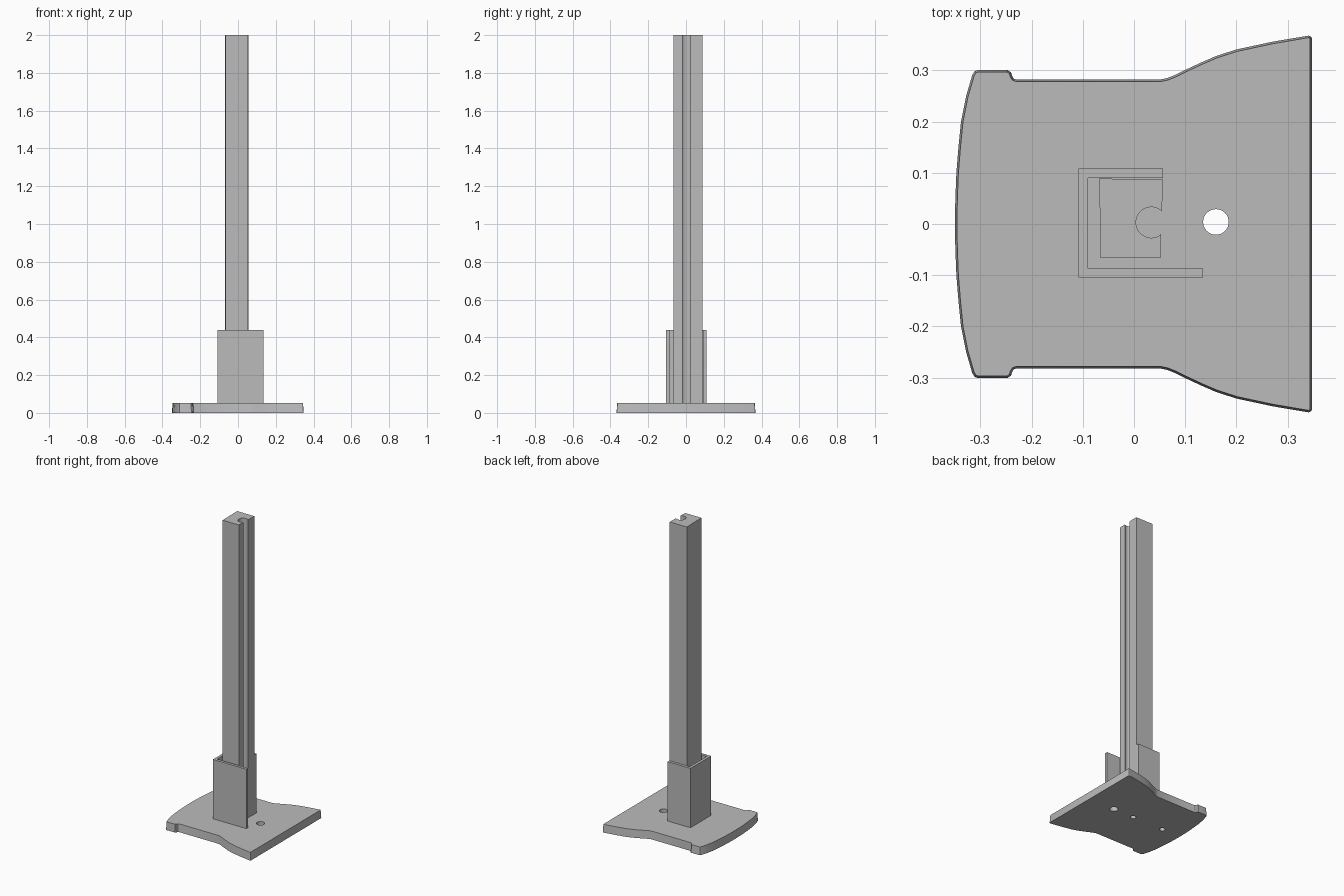
import bpy, bmesh, math
from mathutils import Vector

if "Cube" in bpy.data.objects:
    bpy.data.objects.remove(bpy.data.objects["Cube"])

grey = bpy.data.materials.new("grey metal")
grey.diffuse_color = (0.5, 0.5, 0.5, 1)
grey.use_nodes = True
grey.node_tree.nodes["Principled BSDF"].inputs["Base Color"].default_value = grey.diffuse_color


def inset(pts, d):
    """Move a counter-clockwise outline inward by d."""
    out = []
    for i, p in enumerate(pts):
        a = (Vector(p) - Vector(pts[i - 1])).normalized()
        b = (Vector(pts[(i + 1) % len(pts)]) - Vector(p)).normalized()
        n = Vector((-a.y - b.y, a.x + b.x)).normalized()
        q = Vector(p) + n * d
        out.append((q.x, q.y))
    return out


def prism(name, pts, z0, z1, draft=0.0):
    """Extrude an outline upward, optionally narrowing toward the top."""
    bm = bmesh.new()
    low = [bm.verts.new((x, y, z0)) for x, y in pts]
    high = [bm.verts.new((x, y, z1)) for x, y in (inset(pts, draft) if draft else pts)]
    bm.faces.new(low[::-1])
    bm.faces.new(high)
    for i in range(len(pts)):
        j = (i + 1) % len(pts)
        bm.faces.new((low[i], low[j], high[j], high[i]))
    bmesh.ops.recalc_face_normals(bm, faces=bm.faces)
    mesh = bpy.data.meshes.new(name)
    bm.to_mesh(mesh)
    bm.free()
    mesh.materials.append(grey)
    ob = bpy.data.objects.new(name, mesh)
    bpy.context.collection.objects.link(ob)
    return ob


def circle(cx, cy, r, a0=0, a1=360, n=32):
    return [(cx + r * math.cos(math.radians(a0 + (a1 - a0) * i / n)),
             cy + r * math.sin(math.radians(a0 + (a1 - a0) * i / n))) for i in range(n)]


# Base plate: half outline mirrored across y = 0
half = [(0.348, 0.361), (0.346, 0.366), (0.341, 0.368), (0.27, 0.356), (0.2, 0.341),
        (0.16, 0.328), (0.13, 0.315), (0.1, 0.301), (0.08, 0.291), (0.065, 0.285),
        (0.05, 0.282), (-0.229, 0.282), (-0.235, 0.284), (-0.238, 0.289),
        (-0.24, 0.296), (-0.247, 0.301), (-0.304, 0.301), (-0.311, 0.299),
        (-0.316, 0.291), (-0.328, 0.25), (-0.338, 0.2), (-0.343, 0.15),
        (-0.347, 0.1), (-0.349, 0.05)]
outline = half + [(-0.35, 0)] + [(x, -y) for x, y in reversed(half)]
base = prism("base_plate", outline, 0, 0.052, 0.004)

# Holes: one right through, two blind from below
for x, r, top in ((0.16, 0.025, 0.1), (0.01, 0.017, 0.04), (-0.215, 0.017, 0.04)):
    cutter = prism("hole_cutter", circle(x, 0.004, r), -0.05, top)
    mod = base.modifiers.new("hole", 'BOOLEAN')
    mod.operation = 'DIFFERENCE'
    mod.solver = 'EXACT'
    mod.object = cutter
    bpy.context.view_layer.objects.active = base
    bpy.ops.object.modifier_apply(modifier=mod.name)
    bpy.data.objects.remove(cutter)

# Socket: three-sided bracket, front wall longer than the back wall
prism("socket", [(-0.108, -0.105), (0.135, -0.105), (0.135, -0.087), (-0.09, -0.087),
                 (-0.09, 0.09), (0.057, 0.09), (0.057, 0.108), (-0.108, 0.108)],
      0.052, 0.44)

# Post: square bar with a round channel open to the right
channel = circle(0.034, 0.003, 0.03, -46, -314, 28) + [(0.0548, 0.0246)]
prism("post", [(-0.065, -0.066), (0.052, -0.066), (0.053, -0.0186)] + channel[1:]
      + [(0.056, 0.088), (-0.068, 0.0885)], 0.052, 2.0)

# Smooth the curved walls, keep the edges sharp
bpy.ops.object.select_all(action='DESELECT')
for ob in bpy.data.objects:
    ob.select_set(True)
bpy.context.view_layer.objects.active = base
bpy.ops.object.shade_smooth_by_angle(angle=math.radians(30))
